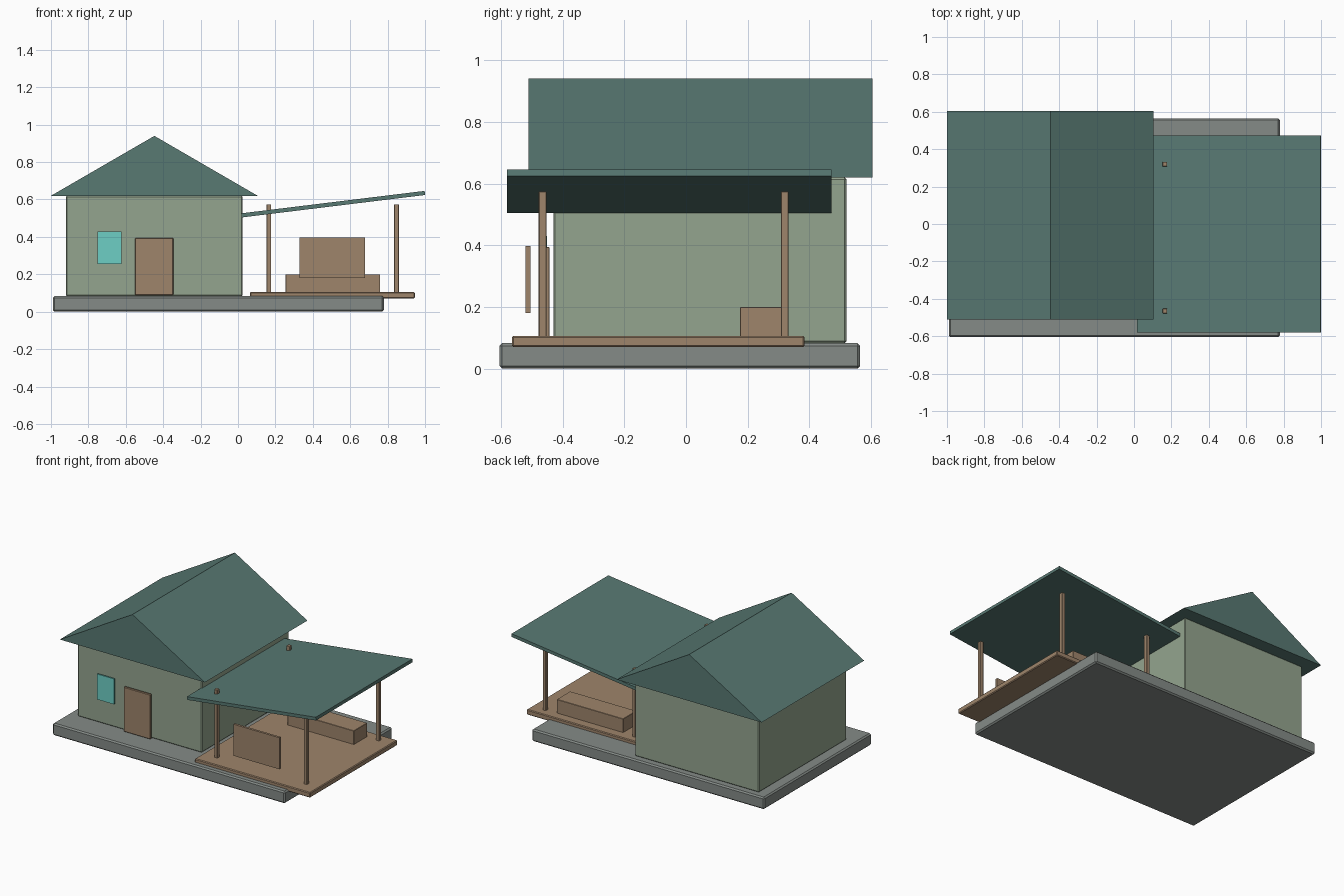
import bpy
import bmesh

cube = bpy.data.objects.get("Cube")
if cube:
    bpy.data.objects.remove(cube, do_unlink=True)


def material(name, srgb):
    color = tuple(((c + 0.055) / 1.055) ** 2.4 for c in srgb) + (1.0,)
    mat = bpy.data.materials.new(name)
    mat.use_nodes = True
    mat.diffuse_color = color
    mat.node_tree.nodes["Principled BSDF"].inputs["Base Color"].default_value = color
    return mat


STONE = material("grey stone", (0.52, 0.545, 0.53))
PLASTER = material("sage plaster", (0.58, 0.645, 0.56))
ROOF = material("teal roofing", (0.345, 0.475, 0.45))
WOOD = material("brown wood", (0.62, 0.52, 0.42))
GLASS = material("turquoise glass", (0.43, 0.81, 0.77))


def finish(name, bm, mat, bevel=0.0):
    bmesh.ops.recalc_face_normals(bm, faces=bm.faces)
    mesh = bpy.data.meshes.new(name)
    bm.to_mesh(mesh)
    bm.free()
    mesh.materials.append(mat)
    obj = bpy.data.objects.new(name, mesh)
    bpy.context.collection.objects.link(obj)
    if bevel:
        mod = obj.modifiers.new("edge bevel", "BEVEL")
        mod.width = bevel
        mod.segments = 1
    return obj


def add_box(bm, x, y, z):
    verts = bmesh.ops.create_cube(bm, size=1)["verts"]
    for v in verts:
        for i, (low, high) in enumerate((x, y, z)):
            v.co[i] = high if v.co[i] > 0 else low


def box(name, x, y, z, mat, bevel=0.0):
    bm = bmesh.new()
    add_box(bm, x, y, z)
    return finish(name, bm, mat, bevel)


def prism(name, profile, y, mat):
    """Extrude an x-z outline along y."""
    bm = bmesh.new()
    face = bm.faces.new([bm.verts.new((px, y[0], pz)) for px, pz in profile])
    ext = bmesh.ops.extrude_face_region(bm, geom=[face])["geom"]
    moved = [g for g in ext if isinstance(g, bmesh.types.BMVert)]
    bmesh.ops.translate(bm, verts=moved, vec=(0, y[1] - y[0], 0))
    return finish(name, bm, mat)


def frame(name, x, y, z, rail, mat):
    """Rectangular frame: an outline face inset, opened and extruded."""
    bm = bmesh.new()
    corners = ((x[0], z[0]), (x[1], z[0]), (x[1], z[1]), (x[0], z[1]))
    face = bm.faces.new([bm.verts.new((px, y[0], pz)) for px, pz in corners])
    bmesh.ops.inset_region(bm, faces=[face], thickness=rail)
    bmesh.ops.delete(bm, geom=[face], context="FACES")
    ext = bmesh.ops.extrude_face_region(bm, geom=bm.faces[:])["geom"]
    moved = [g for g in ext if isinstance(g, bmesh.types.BMVert)]
    bmesh.ops.translate(bm, verts=moved, vec=(0, y[1] - y[0], 0))
    return finish(name, bm, mat, 0.003)


# House
box("foundation", (-0.99, 0.78), (-0.605, 0.565), (0, 0.083), STONE, 0.009)
box("house_walls", (-0.92, 0.025), (-0.43, 0.52), (0.083, 0.62), PLASTER, 0.006)
prism("gable_roof", [(-1, 0.62), (0.105, 0.62), (-0.447, 0.94)], (-0.51, 0.605), ROOF)

# Door and window
frame("door_frame", (-0.568, -0.328), (-0.47, -0.44), (0.083, 0.41), 0.02, WOOD)
box("door", (-0.55, -0.346), (-0.46, -0.442), (0.088, 0.395), WOOD, 0.003)
frame("window_frame", (-0.766, -0.608), (-0.472, -0.445), (0.24, 0.445), 0.016, WOOD)
box("window_glass", (-0.751, -0.623), (-0.46, -0.45), (0.255, 0.43), GLASS)

# Patio
box("patio_deck", (0.065, 0.945), (-0.565, 0.385), (0.07, 0.106), WOOD, 0.005)
box("bench", (0.255, 0.76), (0.175, 0.32), (0.1, 0.2), WOOD, 0.002)
box("sign_panel", (0.33, 0.68), (-0.521, -0.505), (0.18, 0.397), WOOD)
for x, side in ((0.165, "inner"), (0.847, "outer")):
    for y, end in ((-0.465, "front"), (0.32, "back")):
        box(f"{side}_{end}_post", (x - 0.0125, x + 0.0125), (y - 0.0125, y + 0.0125),
            (0.1, 0.574), WOOD, 0.002)

# Sloping canopy over the patio
prism("patio_canopy", [(0.02, 0.504), (1, 0.624), (0.998, 0.646), (0.017, 0.526)],
      (-0.58, 0.472), ROOF)
